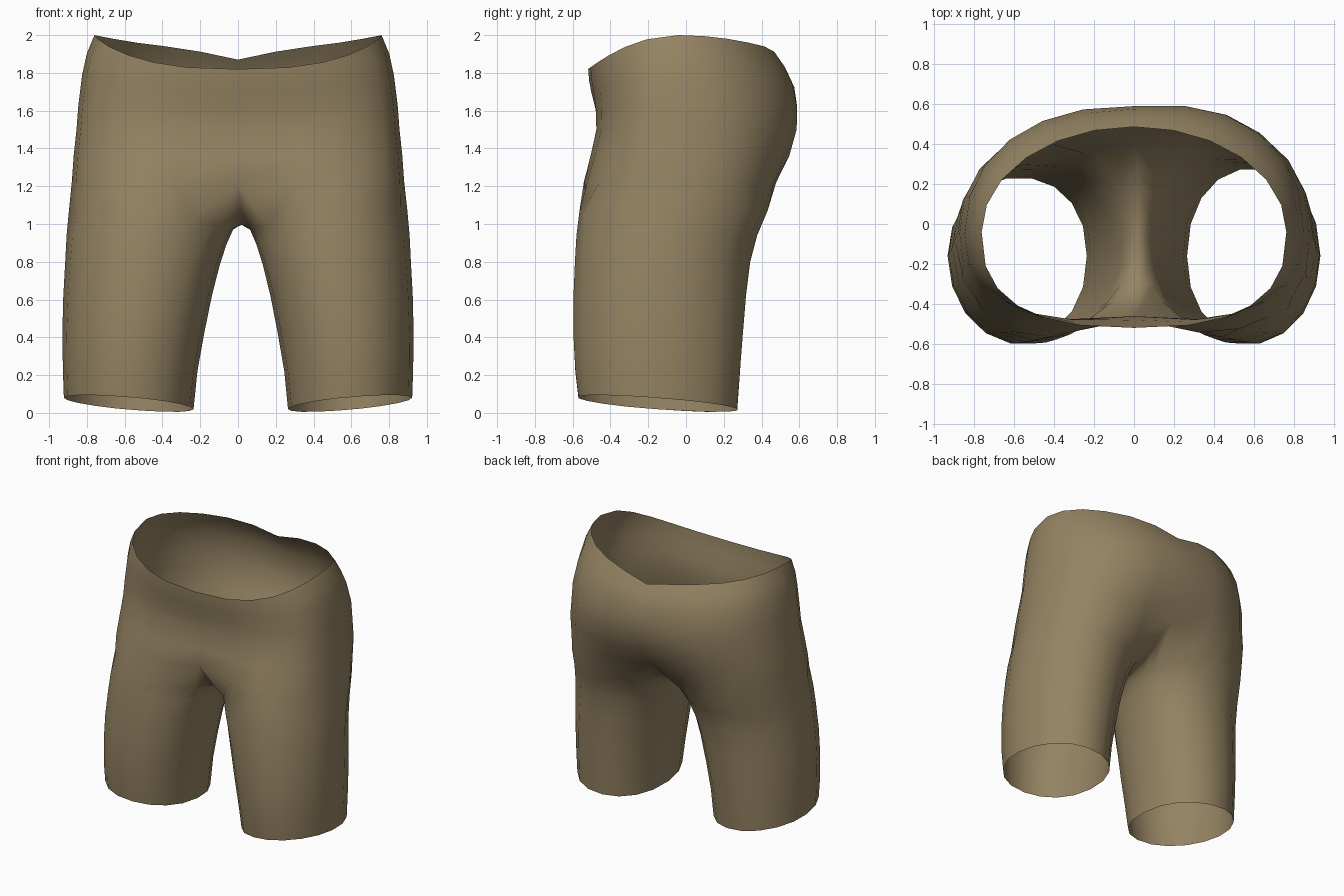
import bpy, bmesh, math

if "Cube" in bpy.data.objects:
    bpy.data.objects.remove(bpy.data.objects["Cube"])

OUT, INN = 12, 6          # columns on the outer side and on the inner thigh
N = OUT + INN

def power(v, e):
    return math.copysign(abs(v) ** e, v)

def lerp(a, b, t):
    return a + (b - a) * t

# Leg rings: z, inner x, outer x, front y, back y, half angle of the outer columns, drop of inner side
LEGS = [(0.05, 0.25, 0.922, -0.575, 0.255, 120, 0.0),
        (0.22, 0.23, 0.927, -0.592, 0.27, 120, 0.0),
        (0.42, 0.195, 0.93, -0.602, 0.285, 121, 0.0),
        (0.62, 0.155, 0.925, -0.60, 0.30, 123, 0.0),
        (0.80, 0.115, 0.915, -0.59, 0.32, 127, 0.02),
        (0.94, 0.08, 0.908, -0.58, 0.355, 133, 0.05),
        (1.08, 0.045, 0.895, -0.565, 0.415, 142, 0.11)]

# Hip rings: z, half width, front y, back y, front dip, back dip, front and back squareness, share of rim curve
HIPS = [(1.22, 0.88, -0.58, 0.51, 0.105, 0.09, 2.7, 2.4, 0.0),
        (1.36, 0.87, -0.535, 0.568, 0.07, 0.045, 2.7, 2.35, 0.0),
        (1.50, 0.855, -0.495, 0.602, 0.035, 0.02, 2.7, 2.25, 0.0),
        (1.62, 0.845, -0.493, 0.608, 0.015, 0.02, 2.65, 2.25, 0.15),
        (1.75, 0.825, -0.502, 0.578, 0.0, 0.005, 2.6, 2.2, 0.5),
        (1.84, 0.80, -0.513, 0.538, 0.0, 0.0, 2.6, 2.1, 0.8),
        (1.92, 0.76, -0.518, 0.485, 0.0, 0.0, 2.6, 2.0, 1.0)]

# Crotch seam on the centre line, back to front: y, z
SEAM = [(0.28, 1.10), (0.14, 1.03), (0.0, 1.0), (-0.14, 0.995), (-0.29, 1.03)]

def leg_ring(z, xi, xo, yf, yb, half, drop):
    pts = []
    for j in range(N):
        if j <= OUT:
            a = lerp(-half, half, j / OUT)
        else:
            a = lerp(half, 360 - half, (j - OUT) / INN)
        c, s = math.cos(math.radians(a)), math.sin(math.radians(a))
        e = 1.0 if c > 0 else 0.92      # inner thigh slightly squarer
        zz = z - drop * max(0, -c)
        if z < 0.1:                     # slanted hem
            zz += 0.03 * c - 0.033 * s
        pts.append(((xi + xo) / 2 + (xo - xi) / 2 * power(c, e),
                    (yf + yb) / 2 + (yb - yf) / 2 * power(s, e), zz))
    return pts

def hip_ring(z, w, yf, yb, df, db, ef, eb, k):
    pts = []
    for j in range(OUT + 1):
        a = lerp(-90, 90, j / OUT)
        c, s = max(0, math.cos(math.radians(a))), math.sin(math.radians(a))
        e = ef if s < 0 else eb
        x = 0 if j in (0, OUT) else w * c ** (2 / e)
        side = abs(s) ** (2 / e)
        mid = -0.04
        dip = math.exp(-(x / 0.27) ** 2)
        if s < 0:
            y = lerp(mid, yf, side) + df * dip
            rim = 2.0 - 0.18 * side ** 2
        else:
            y = lerp(mid, yb, side) - db * dip
            rim = 2.0 - 0.08 * side ** 2 - 0.05 * max(0, 1 - x / 0.27)
        pts.append((x, y, z + (rim - 1.92) * k))
    return pts

bm = bmesh.new()

def build_side(sign):
    def place(x, y, z):
        # slight lean: gap off centre, right back fuller than left back
        lean = min(1, max(0, (y + 0.15) / 0.3)) * min(1, max(0, (1.85 - z) / 0.3))
        return (sign * x + 0.02 * (1 - x / 0.93) * (z < 1.2),
                y + 0.022 * sign * min(1, x / 0.5) * lean, z)

    def add(pts):
        return [bm.verts.new(place(*p)) for p in pts]

    def quad(*vs):
        bm.faces.new(vs if sign > 0 else vs[::-1])

    # leg tube ending in the closed ring around hip and crotch
    hips = [hip_ring(*h) for h in HIPS]
    rings = [add(leg_ring(*l)) for l in LEGS]
    rings.append(add(hips[0] + [(0, y, z) for y, z in SEAM]))
    for a, b in zip(rings, rings[1:]):
        for j in range(N):
            n = (j + 1) % N
            quad(a[j], a[n], b[n], b[j])
    # half of the hip shell
    last = rings[-1]
    for h in hips[1:]:
        cur = add(h)
        for j in range(OUT):
            quad(last[j], last[j + 1], cur[j + 1], cur[j])
        last = cur

build_side(1)
build_side(-1)
bmesh.ops.remove_doubles(bm, verts=bm.verts, dist=0.0005)

mesh = bpy.data.meshes.new("shorts")
bm.to_mesh(mesh)
bm.free()
shorts = bpy.data.objects.new("shorts", mesh)
bpy.context.collection.objects.link(shorts)

cloth = bpy.data.materials.new("khaki cloth")
cloth.diffuse_color = (0.30, 0.23, 0.125, 1)
cloth.use_nodes = True
cloth.node_tree.nodes["Principled BSDF"].inputs["Base Color"].default_value = cloth.diffuse_color
mesh.materials.append(cloth)
for p in mesh.polygons:
    p.use_smooth = True
